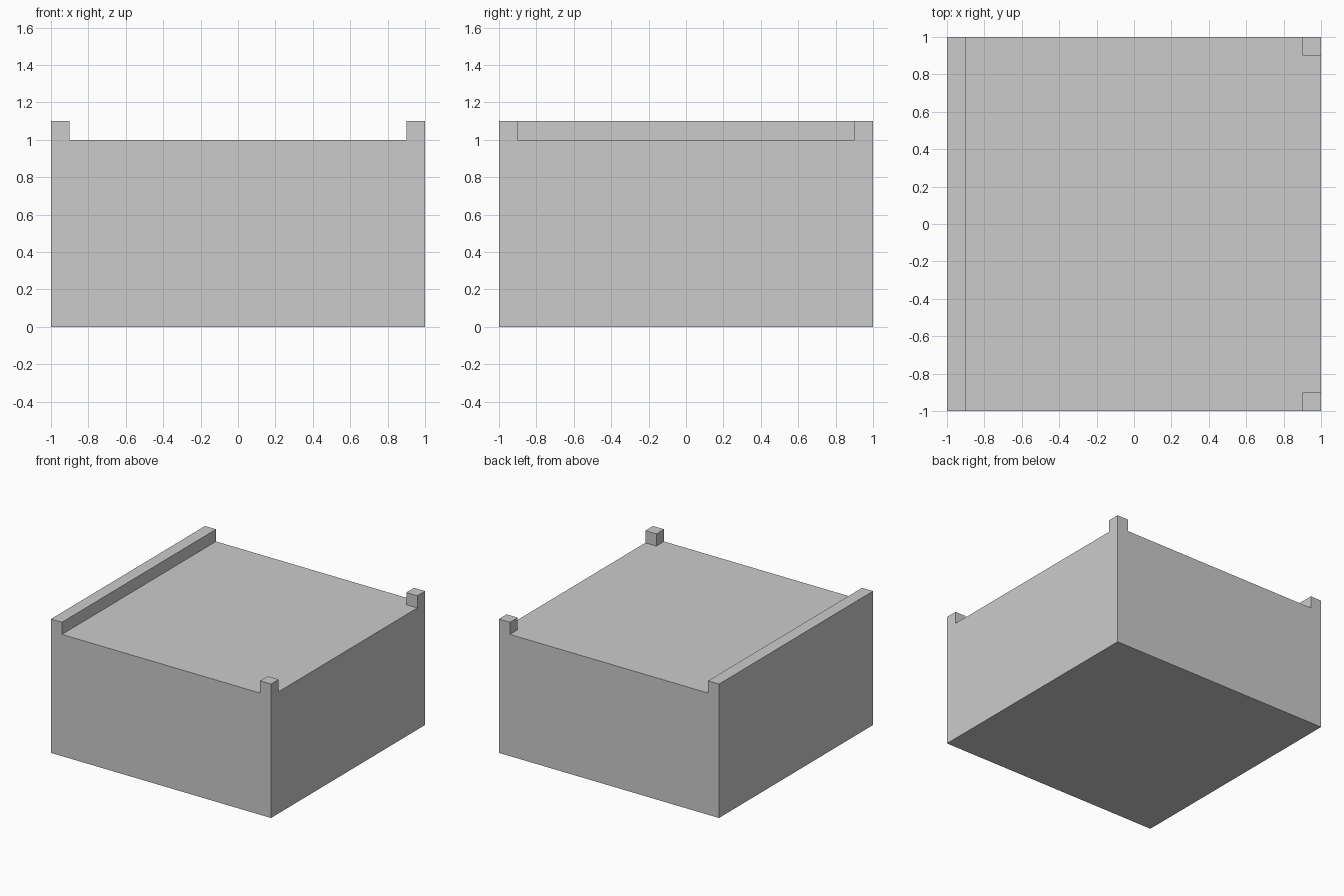
import bpy
import bmesh
from math import radians
from mathutils import Matrix, Vector

if "Cube" in bpy.data.objects:
    bpy.data.objects.remove(bpy.data.objects["Cube"])

HALF, HEIGHT, LIP = 1.0, 1.0, 0.1
INNER = HALF - LIP

bm = bmesh.new()

# Solid block standing on the ground
bmesh.ops.create_cube(bm, size=1, matrix=Matrix.Translation((0, 0, HEIGHT / 2))
                      @ Matrix.Diagonal((2 * HALF, 2 * HALF, HEIGHT, 1)))

# Cut lines that outline the rim strips and corners
for axis in (Vector((1, 0, 0)), Vector((0, 1, 0))):
    for side in (-1, 1):
        bmesh.ops.bisect_plane(bm, geom=bm.verts[:] + bm.edges[:] + bm.faces[:],
                               plane_co=axis * side * INNER, plane_no=axis)


def is_raised(face):
    c = face.calc_center_median()
    left_rail = c.x < -INNER
    right_corner = c.x > INNER and abs(c.y) > INNER
    return face.normal.z > 0.9 and (left_rail or right_corner)


# Raise the left rail and the two right corner posts
bm.normal_update()
raised = [f for f in bm.faces if is_raised(f)]
result = bmesh.ops.extrude_face_region(bm, geom=raised)
bmesh.ops.translate(bm, vec=(0, 0, LIP),
                    verts=[v for v in result["geom"] if isinstance(v, bmesh.types.BMVert)])
leftover = [f for f in raised if f.is_valid]
if leftover:
    bmesh.ops.delete(bm, geom=leftover, context='FACES')

# Merge flat faces back together
bmesh.ops.dissolve_limit(bm, angle_limit=radians(1), verts=bm.verts[:], edges=bm.edges[:])
bmesh.ops.recalc_face_normals(bm, faces=bm.faces[:])

mesh = bpy.data.meshes.new("block_with_rail_and_posts")
bm.to_mesh(mesh)
bm.free()
block = bpy.data.objects.new("block_with_rail_and_posts", mesh)
bpy.context.collection.objects.link(block)
